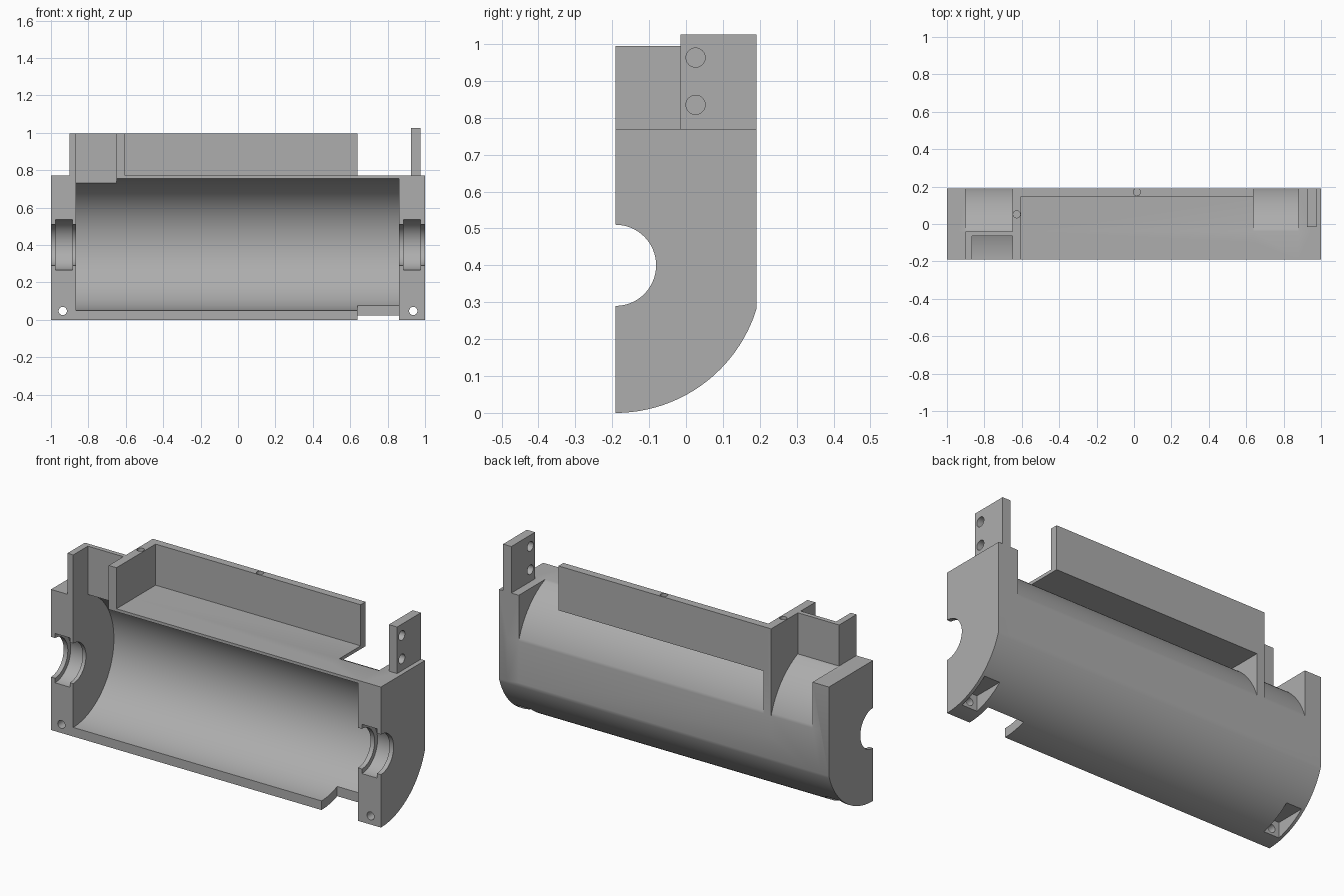
import bpy, bmesh, math
from mathutils import Matrix

if "Cube" in bpy.data.objects:
    bpy.data.objects.remove(bpy.data.objects["Cube"], do_unlink=True)

FRONT, BACK = -0.191, 0.191      # split face and rear face
AXIS = 0.4                       # height of the bore axis
R_OUT, R_IN = 0.4, 0.352
DECK, RIM = 0.77, 0.995          # deck height and tray wall height

grey = bpy.data.materials.new("plain grey")
grey.use_nodes = True
grey.diffuse_color = (0.42, 0.42, 0.42, 1)
grey.node_tree.nodes["Principled BSDF"].inputs["Base Color"].default_value = (0.42, 0.42, 0.42, 1)


def finish(bm, name):
    bmesh.ops.recalc_face_normals(bm, faces=bm.faces)
    mesh = bpy.data.meshes.new(name)
    bm.to_mesh(mesh)
    bm.free()
    obj = bpy.data.objects.new(name, mesh)
    bpy.context.collection.objects.link(obj)
    mesh.materials.append(grey)
    return obj


def box(name, x, y, z):
    bm = bmesh.new()
    bmesh.ops.create_cube(bm, size=1)
    for v in bm.verts:
        for i, (lo, hi) in enumerate((x, y, z)):
            v.co[i] = lo if v.co[i] < 0 else hi
    return finish(bm, name)


def rod(name, axis, centre, radius, length, sides=32):
    bm = bmesh.new()
    turn = {"x": Matrix.Rotation(math.pi / 2, 4, "Y"),
            "y": Matrix.Rotation(math.pi / 2, 4, "X"),
            "z": Matrix.Identity(4)}[axis]
    bmesh.ops.create_cone(bm, cap_ends=True, segments=sides, radius1=radius, radius2=radius,
                          depth=length, matrix=Matrix.Translation(centre) @ turn)
    return finish(bm, name)


def prism(name, profile, x0, x1):
    bm = bmesh.new()
    face = bm.faces.new([bm.verts.new((x0, y, z)) for y, z in profile])
    ext = bmesh.ops.extrude_face_region(bm, geom=[face])
    for v in ext["geom"]:
        if isinstance(v, bmesh.types.BMVert):
            v.co.x = x1
    return finish(bm, name)


def combine(target, other, operation):
    mod = target.modifiers.new("combine", "BOOLEAN")
    mod.operation, mod.solver, mod.object = operation, "EXACT", other
    bpy.context.view_layer.objects.active = target
    bpy.ops.object.modifier_apply(modifier=mod.name)
    bpy.data.objects.remove(other, do_unlink=True)


def arc(start, end, steps):
    return [(FRONT + R_OUT * math.cos(a), AXIS + R_OUT * math.sin(a))
            for a in (start + (end - start) * i / steps for i in range(steps + 1))]


# Outer profiles: square-topped end blocks and a round-backed middle
corner = math.acos((BACK - FRONT) / R_OUT)
deck_angle = math.asin((DECK - AXIS) / R_OUT)
belly = arc(-math.pi / 2, -corner, 32)
end_profile = belly + [(BACK, DECK), (FRONT, DECK)]
mid_profile = belly + arc(corner, deck_angle, 24) + [(FRONT, DECK)]

housing = prism("housing_shell", mid_profile, -0.95, 0.95)
combine(housing, prism("end_block", end_profile, -1, -0.9), "UNION")
combine(housing, prism("end_block", end_profile, 0.88, 1), "UNION")

# Tray on the deck, its divider, and the small chute walls
for part in (
    box("tray_floor", (-0.63, 0.64), (-0.1, BACK), (0.752, DECK)),
    box("tray_back", (-0.63, 0.64), (0.148, BACK), (0.752, RIM)),
    box("divider", (-0.65, -0.603), (FRONT, BACK), (AXIS, RIM)),
    box("chute_side", (-0.9, -0.865), (FRONT, -0.04), (0.6, RIM)),
    box("chute_back", (-0.9, -0.64), (-0.065, -0.04), (0.7, RIM)),
):
    combine(housing, part, "UNION")

# Main bore, chute opening, floor notch and tray screw holes
cuts = [
    rod("bore", "x", (-0.0025, FRONT, AXIS + 0.002), R_IN, 1.725, 128),
    box("chute_opening", (-0.865, -0.65), (-0.4, -0.065), (0.5, 1.2)),
    box("floor_notch", (0.64, 0.86), (-0.4, -0.055), (-0.1, 0.2)),
    rod("tray_hole", "z", (0.015, 0.17, RIM), 0.019, 0.2),
    rod("divider_hole", "z", (-0.627, 0.052, RIM), 0.019, 0.2),
]
# Bearing seats, clamp screw holes and nut pockets at both ends
for side in (-1, 1):
    cuts += [
        rod("shaft_hole", "x", (side * 0.95, FRONT, AXIS), 0.11, 0.3, 64),
        rod("bearing_seat", "x", (side * 0.93, FRONT, AXIS), 0.135, 0.09, 64),
        rod("clamp_hole", "y", (side * 0.937, FRONT, 0.047), 0.022, 0.4),
        box("nut_pocket", sorted((side * 0.89, side * 0.983)), (-0.1, 0.4), (-0.1, 0.095)),
    ]
for cut in cuts:
    combine(housing, cut, "DIFFERENCE")

# Upright mounting tab with two holes
tab = box("mounting_tab", (0.925, 0.975), (-0.015, BACK), (DECK, 1.025))
for z in (0.835, 0.963):
    combine(tab, rod("tab_hole", "x", (0.95, 0.026, z), 0.026, 0.2), "DIFFERENCE")

# Smooth curved faces, keep edges sharp
bpy.ops.object.select_all(action="DESELECT")
for obj in (housing, tab):
    obj.data.materials.clear()
    obj.data.materials.append(grey)
    obj.select_set(True)
bpy.context.view_layer.objects.active = housing
bpy.ops.object.shade_smooth_by_angle(angle=math.radians(25))
